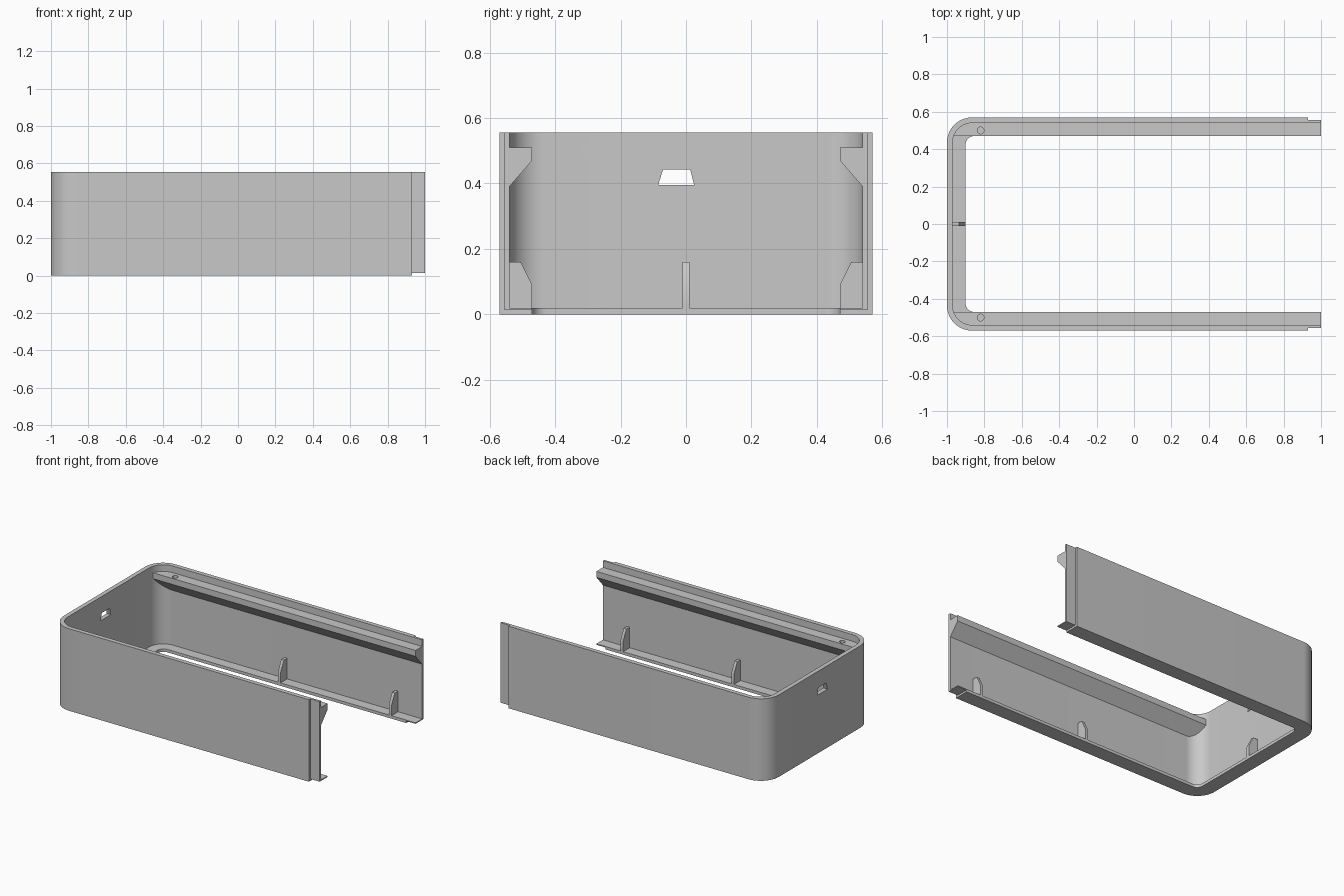
import bpy, bmesh, math

cube = bpy.data.objects.get("Cube")
if cube:
    bpy.data.objects.remove(cube, do_unlink=True)

LENGTH_END, HALF_WIDTH, HEIGHT = 1.0, 0.57, 0.555
WALL, LIP, FLOOR = 0.03, 0.10, 0.02

grey = bpy.data.materials.new("plain grey")
grey.use_nodes = True
grey.diffuse_color = (0.58, 0.58, 0.58, 1)
grey.node_tree.nodes["Principled BSDF"].inputs["Base Color"].default_value = (0.58, 0.58, 0.58, 1)


def prism(name, profile, lo, hi, place):
    """Extrude a 2D profile from lo to hi; place(u, v, w) gives the 3D point."""
    bm = bmesh.new()
    rings = [[bm.verts.new(place(u, v, w)) for u, v in profile] for w in (lo, hi)]
    for ring in rings:
        bm.faces.new(ring)
    n = len(profile)
    for i in range(n):
        j = (i + 1) % n
        bm.faces.new((rings[0][i], rings[0][j], rings[1][j], rings[1][i]))
    bmesh.ops.recalc_face_normals(bm, faces=bm.faces)
    mesh = bpy.data.meshes.new(name)
    bm.to_mesh(mesh)
    bm.free()
    mesh.materials.append(grey)
    obj = bpy.data.objects.new(name, mesh)
    bpy.context.collection.objects.link(obj)
    return obj


def upright(u, v, w):
    return (u, v, w)


def along_x(u, v, w):
    return (w, u, v)


def u_outline(inset, radius, x_end):
    """Plan outline with two rounded corners at the closed end."""
    cx, cy = -1 + inset + radius, HALF_WIDTH - inset - radius
    pts = [(x_end, HALF_WIDTH - inset)]
    for sign, start in ((1, 90), (-1, 180)):
        for i in range(17):
            a = math.radians(start + 90 * i / 16)
            pts.append((cx + radius * math.cos(a), sign * cy + radius * math.sin(a)))
    pts.append((x_end, inset - HALF_WIDTH))
    return pts


def block(x0, x1, y0, y1, z0, z1):
    return prism("cutter", [(x0, y0), (x1, y0), (x1, y1), (x0, y1)], z0, z1, upright)


def combine(target, cutter, operation="DIFFERENCE"):
    cutter.hide_render = True
    mod = target.modifiers.new("cut", "BOOLEAN")
    mod.operation, mod.solver, mod.object = operation, "EXACT", cutter
    bpy.context.view_layer.objects.active = target
    bpy.ops.object.modifier_apply(modifier=mod.name)
    bpy.data.objects.remove(cutter, do_unlink=True)


# Shell: open at one end, thin walls, inward lip around the bottom
shell = prism("case_shell", u_outline(0, 0.135, LENGTH_END), 0, HEIGHT, upright)
combine(shell, prism("cutter", u_outline(WALL, 0.105, 1.2), FLOOR, 0.8, upright))
combine(shell, prism("cutter", u_outline(LIP, 0.045, 1.2), -0.2, 0.3, upright))

# Stepped tongue at the open end
for s in (1, -1):
    y0, y1 = sorted((s * 0.555, s * 0.7))
    combine(shell, block(0.93, 1.2, y0, y1, -0.1, 0.8))
combine(shell, block(0.93, 1.2, -0.8, 0.8, -0.1, 0.013))

# Cable slot in the closed end
slot = [(-0.085, 0.395), (0.025, 0.395), (0.013, 0.443), (-0.07, 0.443)]
combine(shell, prism("cutter", slot, -1.2, -0.9, along_x))
parts = [shell]

# Profiles measured inward from the outer face
rail_profile = [(WALL, 0.51), (LIP, 0.51), (LIP, 0.47), (WALL, 0.39)]
rib_profile = [(WALL, FLOOR), (LIP, FLOOR), (LIP, 0.09), (0.065, 0.16), (WALL, 0.16)]

for s, side in ((1, "back"), (-1, "front")):
    def on_wall(d, z, x, s=s):
        return (x, s * (HALF_WIDTH - d), z)

    # Rail fitted into the rounded corner, with a blind screw hole
    rail = prism(side + "_rail", rail_profile, -0.99, LENGTH_END, on_wall)
    combine(rail, prism("cutter", u_outline(0.02, 0.115, 1.2), 0, 0.8, upright), "INTERSECT")
    circle = [(-0.82 + 0.018 * math.cos(a), s * 0.5 + 0.018 * math.sin(a))
              for a in (math.tau * i / 24 for i in range(24))]
    combine(rail, prism("cutter", circle, 0.462, 0.6, upright))
    parts.append(rail)

    # Support ribs on the long walls
    for x, label in ((-0.02, "middle"), (0.81, "end")):
        parts.append(prism(f"{side}_{label}_rib", rib_profile, x - 0.01, x + 0.01, on_wall))

# Support rib on the closed end
parts.append(prism("closed_end_rib", rib_profile, -0.01, 0.01, lambda d, z, y: (-1 + d, y, z)))

bpy.ops.object.select_all(action="DESELECT")
for part in parts:
    part.select_set(True)
bpy.context.view_layer.objects.active = shell
bpy.ops.object.shade_smooth_by_angle(angle=math.radians(30))
